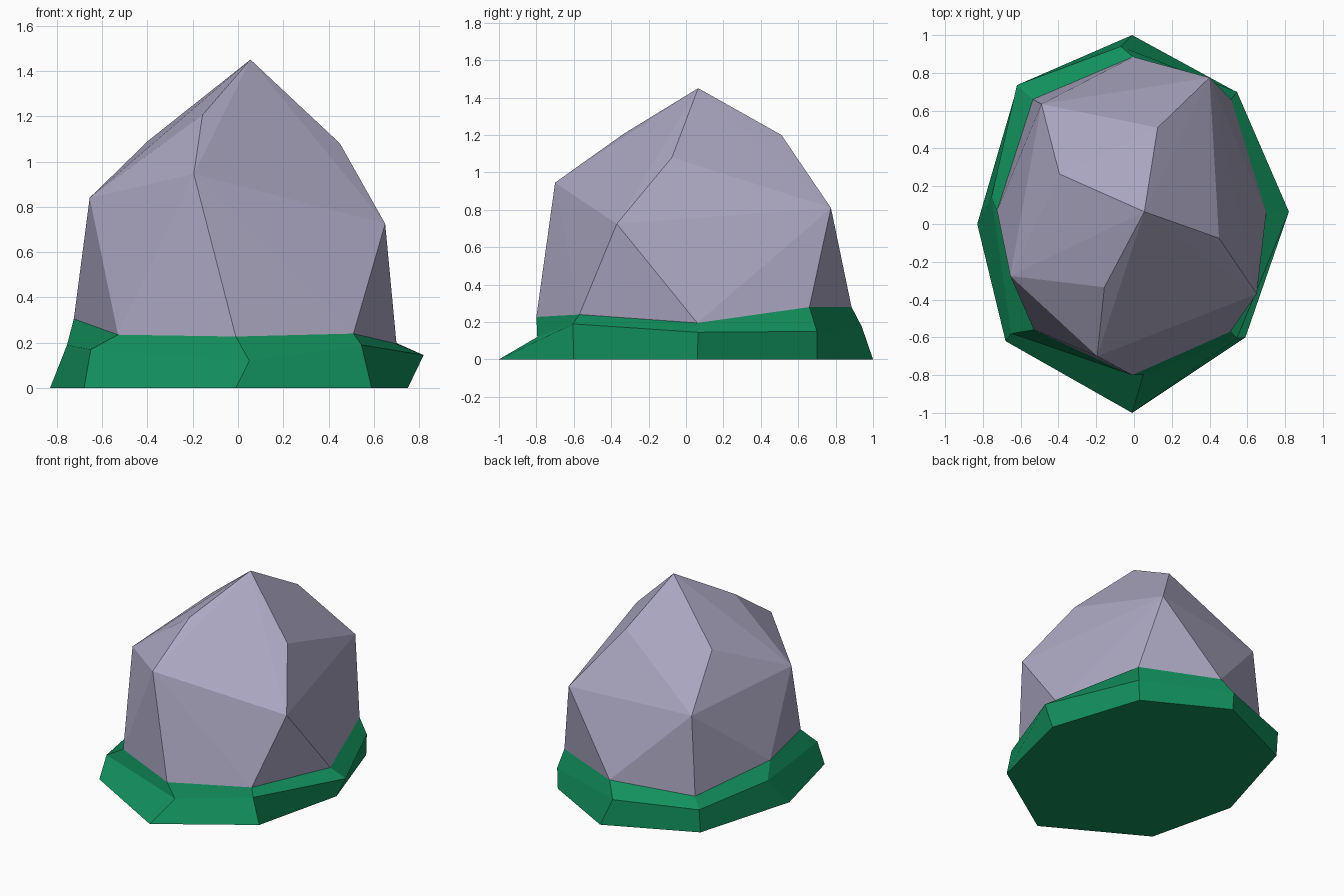
import bpy, bmesh

if "Cube" in bpy.data.objects:
    bpy.data.objects.remove(bpy.data.objects["Cube"])

# Moss collar rings, counter-clockwise from the front
bottom = [(-.01, -1, 0), (.59, -.6, 0), (.75, .06, 0), (.54, .7, 0),
          (-.01, 1, 0), (-.62, .72, 0), (-.83, 0, 0), (-.68, -.62, 0)]
middle = [(.05, -.795, .12), (.545, -.605, .19), (.82, .065, .145), (.545, .7, .15),
          (-.07, .94, .175), (-.62, .735, .17), (-.755, .14, .19), (-.65, -.58, .17)]
rim = [(-.01, -.8, .227), (.51, -.57, .24), (.7, .06, .195), (.515, .66, .28),
       (-.005, .885, .28), (-.535, .66, .217), (-.725, .07, .305), (-.53, -.56, .235)]

# Rock corners above the rim: shoulder, upper slope, peak
crown = [(.65, -.37, .725), (.4, .775, .81), (-.49, .635, .78),
         (-.655, -.275, .84), (-.195, -.7, .945),
         (.45, -.075, 1.08), (.125, .51, 1.2), (-.395, .265, 1.093),
         (-.157, -.335, 1.205), (.055, .065, 1.45)]


def finish(bm, name, color):
    bmesh.ops.recalc_face_normals(bm, faces=bm.faces[:])
    mesh = bpy.data.meshes.new(name)
    bm.to_mesh(mesh)
    bm.free()
    mat = bpy.data.materials.new(name)
    mat.diffuse_color = color
    mat.use_nodes = True
    mat.node_tree.nodes["Principled BSDF"].inputs["Base Color"].default_value = mat.diffuse_color
    mesh.materials.append(mat)
    obj = bpy.data.objects.new(name, mesh)
    bpy.context.collection.objects.link(obj)
    return obj


# Moss collar: three lofted rings with a flat underside
bm = bmesh.new()
rings = [[bm.verts.new(p) for p in ring] for ring in (bottom, middle, rim)]
for lo, hi in zip(rings, rings[1:]):
    for i in range(8):
        j = (i + 1) % 8
        bm.faces.new((lo[i], lo[j], hi[j], hi[i]))
bm.faces.new(rings[0][::-1])
finish(bm, "moss_base", (.006, .28, .11, 1))

# Rock: faceted convex shell over the rim, open where it meets the moss
bm = bmesh.new()
low = {bm.verts.new(p) for p in rim}
for p in crown:
    bm.verts.new(p)
bmesh.ops.convex_hull(bm, input=bm.verts[:])
hidden = [f for f in bm.faces if all(v in low for v in f.verts)]
bmesh.ops.delete(bm, geom=hidden, context='FACES')
bmesh.ops.recalc_face_normals(bm, faces=bm.faces[:])
finish(bm, "rock", (.41, .39, .54, 1))
